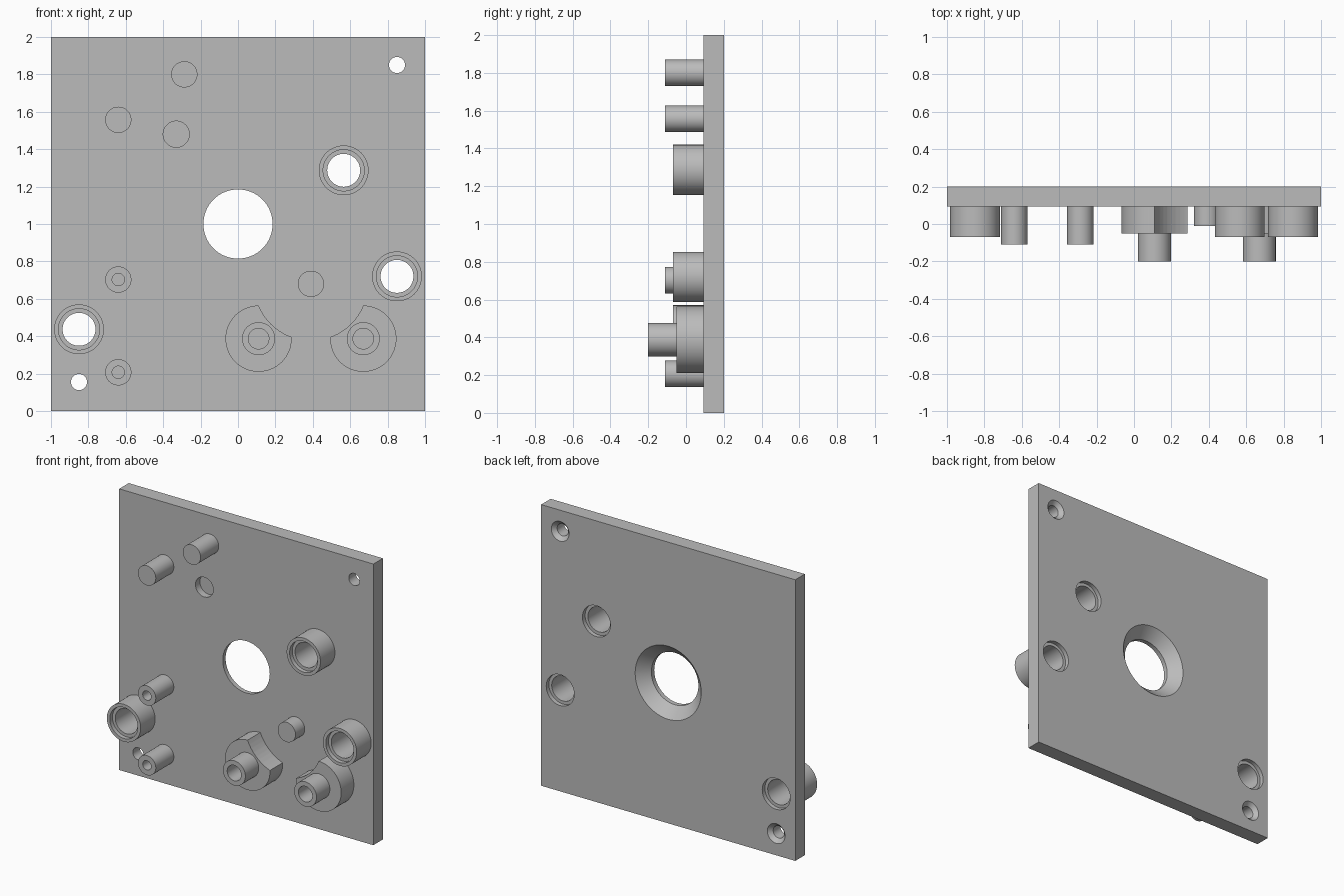
import bpy
import bmesh
from math import cos, sin, tau, radians

cube = bpy.data.objects.get("Cube")
if cube:
    bpy.data.objects.remove(cube)

grey = bpy.data.materials.new("machined grey")
grey.use_nodes = True
grey.diffuse_color = (0.5, 0.5, 0.5, 1)
grey.node_tree.nodes["Principled BSDF"].inputs["Base Color"].default_value = (0.5, 0.5, 0.5, 1)

FRONT, BACK, ROOT = 0.093, 0.2, 0.1   # plate faces, and where bosses sink into it
OUT = BACK + 0.05


def add_object(name, bm):
    bmesh.ops.recalc_face_normals(bm, faces=bm.faces)
    mesh = bpy.data.meshes.new(name)
    bm.to_mesh(mesh)
    bm.free()
    mesh.materials.append(grey)
    obj = bpy.data.objects.new(name, mesh)
    bpy.context.collection.objects.link(obj)
    return obj


def lathe(name, x, z, profile, sides=64):
    """Turn a closed (radius, y) profile about an axis along y."""
    bm = bmesh.new()
    rings = [[bm.verts.new((x + r * cos(tau * i / sides), y, z + r * sin(tau * i / sides)))
              for i in range(sides)] for r, y in profile]
    for k, a in enumerate(rings):
        b = rings[(k + 1) % len(rings)]
        if profile[k][0] == 0 and profile[(k + 1) % len(rings)][0] == 0:
            continue
        for i in range(sides):
            j = (i + 1) % sides
            bm.faces.new((a[i], a[j], b[j], b[i]))
    bmesh.ops.remove_doubles(bm, verts=bm.verts, dist=1e-5)
    return add_object(name, bm)


def pin(name, x, z, r, y0, y1=ROOT):
    return lathe(name, x, z, [(0, y0), (r, y0), (r, y1), (0, y1)])


def bored_pin(name, x, z, r, bore, y0, floor):
    return lathe(name, x, z, [(0, floor), (bore, floor), (bore, y0),
                              (r, y0), (r, ROOT), (0, ROOT)])


def cut(target, cutter):
    mod = target.modifiers.new("cut", "BOOLEAN")
    mod.operation = "DIFFERENCE"
    mod.solver = "EXACT"
    mod.object = cutter
    bpy.context.view_layer.objects.active = target
    bpy.ops.object.modifier_apply(modifier=mod.name)
    bpy.data.objects.remove(cutter)


# Square base plate
bm = bmesh.new()
bmesh.ops.create_cube(bm, size=1)
for v in bm.verts:
    v.co = (v.co.x * 2, (FRONT + BACK) / 2 + v.co.y * (BACK - FRONT), 1 + v.co.z * 2)
plate = add_object("base_plate", bm)
parts = [plate]


def countersunk(x, z, r, wide):
    """Through hole opening in a 45 degree cone at the back."""
    start = BACK - (wide - r)
    cut(plate, lathe("cutter", x, z, [(0, 0), (r, 0), (r, start),
                                      (r + OUT - start, OUT), (0, OUT)]))


# Central opening and the two screw holes
countersunk(0, 1, 0.185, 0.26)
for x, z in ((0.85, 1.85), (-0.85, 0.155)):
    countersunk(x, z, 0.043, 0.07)

# Shallow round pocket
cut(plate, pin("cutter", -0.33, 1.48, 0.07, 0, FRONT + 0.05))

# Stepped sleeves with their bores running through the plate
for n, (x, z) in enumerate(((0.565, 1.287), (0.85, 0.72), (-0.85, 0.437))):
    step = BACK - 0.03
    cut(plate, lathe("cutter", x, z, [(0, 0), (0.088, 0), (0.088, step),
                                      (0.11, step), (0.11, OUT), (0, OUT)]))
    parts.append(lathe(f"sleeve_{n + 1}", x, z,
                       [(0.088, ROOT), (0.088, -0.04), (0.11, -0.04),
                        (0.11, -0.07), (0.133, -0.07), (0.133, ROOT)]))

# Solid pins
for name, x, z, y in (("upper_pin", -0.287, 1.8, -0.11),
                      ("side_pin", -0.64, 1.557, -0.11),
                      ("short_pin", 0.39, 0.68, -0.01)):
    parts.append(pin(name, x, z, 0.07, y))

# Bored standoffs
for name, z in (("upper_standoff", 0.703), ("lower_standoff", 0.207)):
    parts.append(bored_pin(name, -0.64, z, 0.07, 0.033, -0.11, 0.05))

# Mirrored pair of bosses with a scooped corner, each carrying a hub
for side, x in (("right", 0.11), ("left", 0.67)):
    boss = bored_pin(f"{side}_boss", x, 0.387, 0.177, 0.055, -0.05, 0.05)
    cut(boss, pin("cutter", 0.39, 0.68, 0.303, -0.2, 0.2))
    hub = lathe(f"{side}_hub", x, 0.387, [(0.055, -0.2), (0.088, -0.2),
                                          (0.088, -0.04), (0.055, -0.04)])
    parts += [boss, hub]

# Smooth round walls, crisp edges
bpy.ops.object.select_all(action="DESELECT")
for obj in parts:
    obj.select_set(True)
bpy.context.view_layer.objects.active = plate
bpy.ops.object.shade_smooth_by_angle(angle=radians(30))
